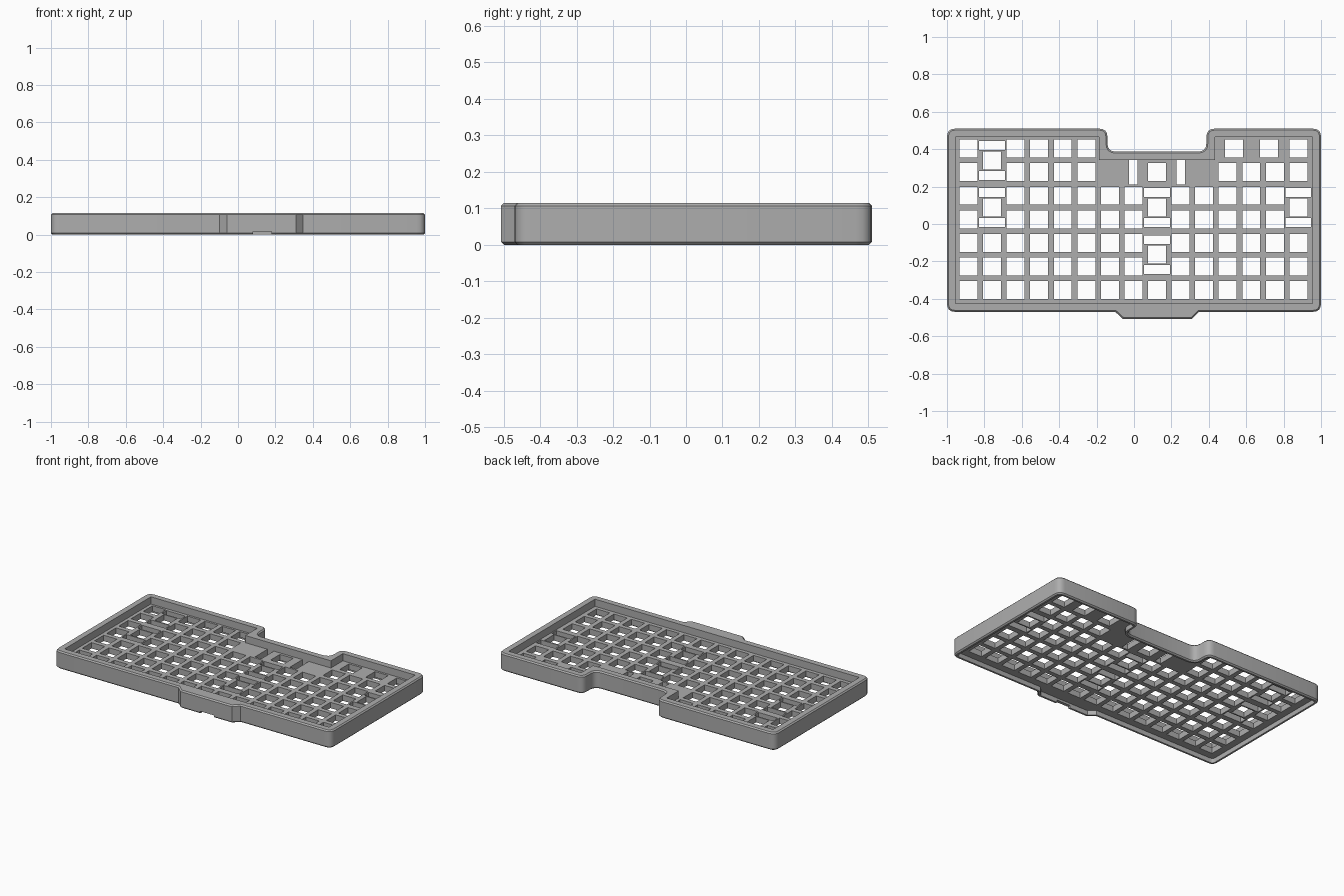
import bpy, bmesh
from mathutils import Vector

if "Cube" in bpy.data.objects:
    bpy.data.objects.remove(bpy.data.objects["Cube"], do_unlink=True)

HEIGHT, PLATE_TOP, PLATE_BOTTOM = 0.115, 0.068, 0.03
PITCH, HOLE = 0.126, 0.096
X0, Y0 = -0.885, -0.353

grey = bpy.data.materials.new("warm_grey_plastic")
grey.use_nodes = True
grey.diffuse_color = (0.42, 0.42, 0.42, 1)
grey.node_tree.nodes["Principled BSDF"].inputs["Base Color"].default_value = grey.diffuse_color

# Outline, counter-clockwise, with a front bump and a back notch
FRONT_BUMP = [(-0.10, -0.47), (-0.06, -0.507), (0.31, -0.507), (0.347, -0.47)]
BACK = [(1, -0.47), (1, 0.51), (0.387, 0.51), (0.387, 0.387),
        (-0.142, 0.387), (-0.142, 0.51), (-1, 0.51), (-1, -0.47)]


def inset(points, d):
    """Move every edge of a polygon inward by d."""
    pts = [Vector(p) for p in points]
    out = []
    for i, p in enumerate(pts):
        a = (p - pts[i - 1]).normalized()
        b = (pts[(i + 1) % len(pts)] - p).normalized()
        na, nb = Vector((-a.y, a.x)), Vector((-b.y, b.x))
        out.append(p + (na + nb) * d / (1 + na.dot(nb)))
    return out


def rounded(points, radius, steps=4):
    """Round square corners with short curves; leave shallow corners crisp."""
    pts = [Vector(p) for p in points]
    out = []
    for i, p in enumerate(pts):
        a = (pts[i - 1] - p).normalized()
        b = (pts[(i + 1) % len(pts)] - p).normalized()
        if abs(a.dot(b)) > 0.1:
            out.append(p)
            continue
        for k in range(steps + 1):
            t = k / steps
            start, end = p + a * radius, p + b * radius
            out.append(start * (1 - t) ** 2 + p * 2 * t * (1 - t) + end * t ** 2)
    return out


def loft(bm, rings):
    """Closed solid from (outline, z) rings, bottom to top."""
    loops = [[bm.verts.new((p[0], p[1], z)) for p in pts] for pts, z in rings]
    n = len(loops[0])
    for low, high in zip(loops, loops[1:]):
        for i in range(n):
            j = (i + 1) % n
            bm.faces.new((low[i], low[j], high[j], high[i]))
    bm.faces.new(loops[0][::-1])
    bm.faces.new(loops[-1])


def box(bm, x, y, w, d, z0=-0.1, z1=0.2):
    corners = [(x - w / 2, y - d / 2), (x + w / 2, y - d / 2),
               (x + w / 2, y + d / 2), (x - w / 2, y + d / 2)]
    loft(bm, [(corners, z0), (corners, z1)])


def finish(name, bm):
    bmesh.ops.recalc_face_normals(bm, faces=bm.faces)
    mesh = bpy.data.meshes.new(name)
    bm.to_mesh(mesh)
    bm.free()
    mesh.materials.append(grey)
    obj = bpy.data.objects.new(name, mesh)
    bpy.context.collection.objects.link(obj)
    return obj


# Case body with softened top and bottom edges
outer = rounded(FRONT_BUMP + BACK, 0.045)
soft = inset(outer, 0.008)
bm = bmesh.new()
loft(bm, [(soft, 0), (outer, 0.008), (outer, HEIGHT - 0.008), (soft, HEIGHT)])
case = finish("keyboard_case", bm)

# Top pocket above the plate
bm = bmesh.new()
pocket = inset(BACK, 0.045)
loft(bm, [(pocket, PLATE_TOP), (pocket, 0.2)])
top_pocket = finish("top_pocket_cutter", bm)

# Recess under the plate
bm = bmesh.new()
recess = inset(outer, 0.02)
loft(bm, [(recess, -0.1), (recess, PLATE_BOTTOM)])
bottom_recess = finish("bottom_recess_cutter", bm)

# Finger notch in the lower front edge
bm = bmesh.new()
box(bm, 0.13, -0.5, 0.1, 0.06, -0.1, 0.016)
finger_notch = finish("finger_notch_cutter", bm)

# Switch openings
bm = bmesh.new()
tall_keys = {(1, 5), (1, 3), (8, 3), (8, 1), (14, 3)}
covered = tall_keys | {(c, r + 1) for c, r in tall_keys}
for row in range(7):
    for col in range(15):
        in_gap = row >= 5 and 6 <= col <= 10
        if (col, row) in covered or in_gap or (row == 6 and 11 <= col <= 13):
            continue
        box(bm, X0 + col * PITCH, Y0 + row * PITCH, HOLE, HOLE)
for x in (0.534, 0.722):
    box(bm, x, Y0 + 6 * PITCH, HOLE, HOLE)

# Double-height keys with stabiliser slots above and below
for col, row in tall_keys:
    x, y = X0 + col * PITCH, Y0 + (row + 0.5) * PITCH
    box(bm, x, y, HOLE, HOLE)
    for side in (-1, 1):
        box(bm, x, y + side * 0.08, 0.137, 0.047)

# Wide key with slots to either side
x, y = X0 + 8 * PITCH, Y0 + 5 * PITCH
box(bm, x, y, HOLE, HOLE)
for side in (-1, 1):
    box(bm, x + side * PITCH, y, 0.046, 0.13)
openings = finish("switch_opening_cutter", bm)

# Cut the case and remove the cutters
bpy.context.view_layer.objects.active = case
case.select_set(True)
for cutter in (top_pocket, bottom_recess, finger_notch, openings):
    cutter.hide_render = True
    mod = case.modifiers.new("cut", 'BOOLEAN')
    mod.operation = 'DIFFERENCE'
    mod.solver = 'EXACT'
    mod.object = cutter
    bpy.ops.object.modifier_apply(modifier=mod.name)
    bpy.data.objects.remove(cutter, do_unlink=True)
bpy.ops.object.shade_smooth_by_angle(angle=0.6)
